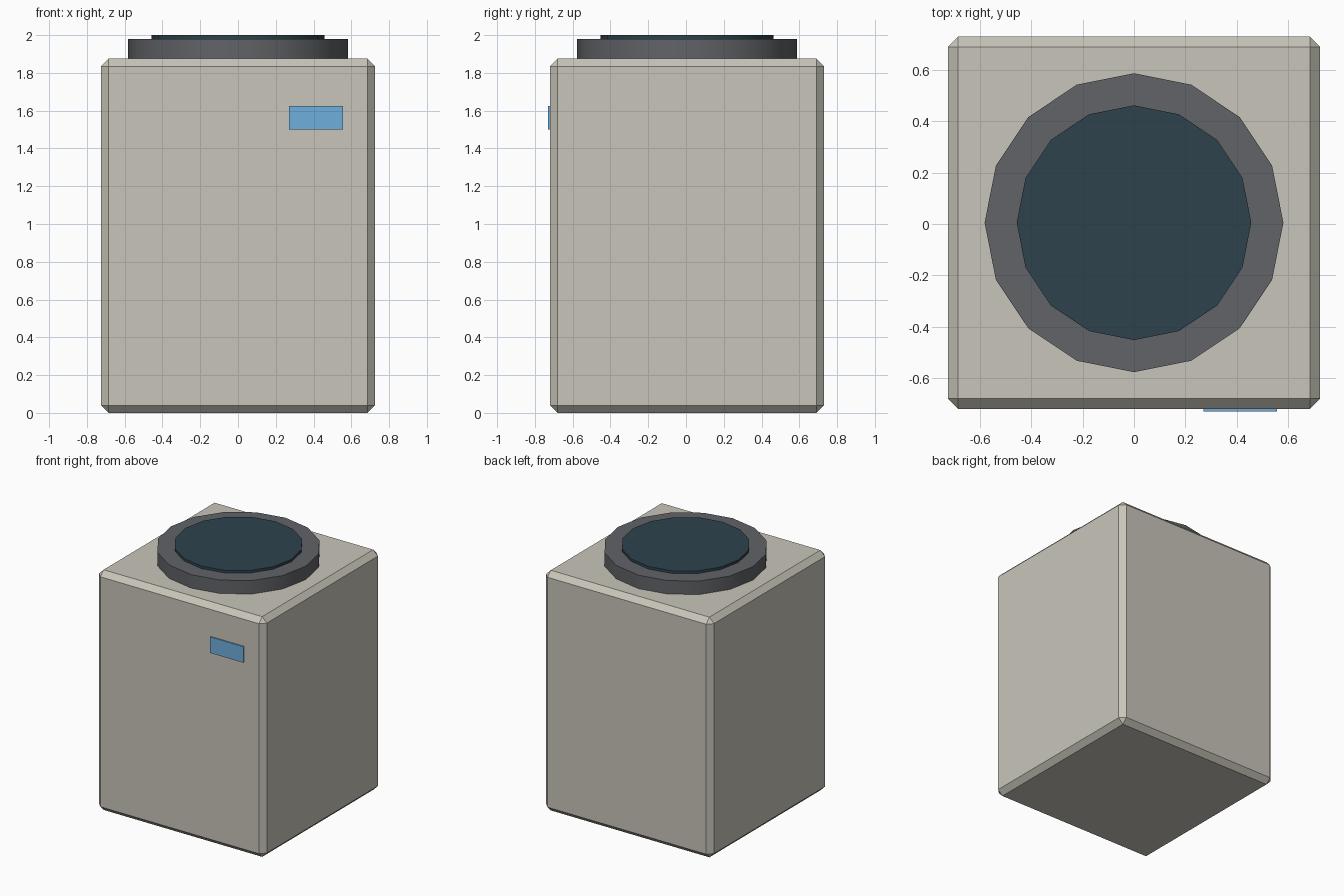
import bpy
import math

if "Cube" in bpy.data.objects:
    bpy.data.objects.remove(bpy.data.objects["Cube"])

CY = 0.005  # body centre, balancing the front panel's protrusion


def finish(obj, name, color):
    obj.name = name
    mat = bpy.data.materials.new(name + "_color")
    mat.diffuse_color = (*color, 1)
    mat.use_nodes = True
    mat.node_tree.nodes["Principled BSDF"].inputs["Base Color"].default_value = mat.diffuse_color
    obj.data.materials.append(mat)
    return obj


def box(name, lo, hi, color):
    bpy.ops.mesh.primitive_cube_add(size=1, location=[(a + b) / 2 for a, b in zip(lo, hi)])
    obj = bpy.context.object
    obj.scale = [b - a for a, b in zip(lo, hi)]
    bpy.ops.object.transform_apply(location=False, rotation=False, scale=True)
    return finish(obj, name, color)


def disc(name, radius, z0, z1, color):
    bpy.ops.mesh.primitive_cylinder_add(vertices=16, radius=radius, depth=z1 - z0,
                                        location=(0, CY, (z0 + z1) / 2))
    obj = finish(bpy.context.object, name, color)
    bpy.ops.object.shade_smooth_by_angle(angle=math.radians(30))
    return obj


# Chamfered housing
body = box("housing", (-0.725, CY - 0.725, 0), (0.725, CY + 0.725, 1.875), (0.58, 0.56, 0.49))
bevel = body.modifiers.new("chamfer", "BEVEL")
bevel.width = 0.04
bevel.segments = 1

# Round lid: rim and raised dark centre
disc("lid_rim", 0.582, 1.875, 1.98, (0.12, 0.125, 0.135))
disc("lid_window", 0.457, 1.96, 2.0, (0.027, 0.055, 0.075))

# Small blue display on the front
box("display_panel", (0.27, -0.73, 1.50), (0.557, -0.71, 1.625), (0.16, 0.43, 0.72))
